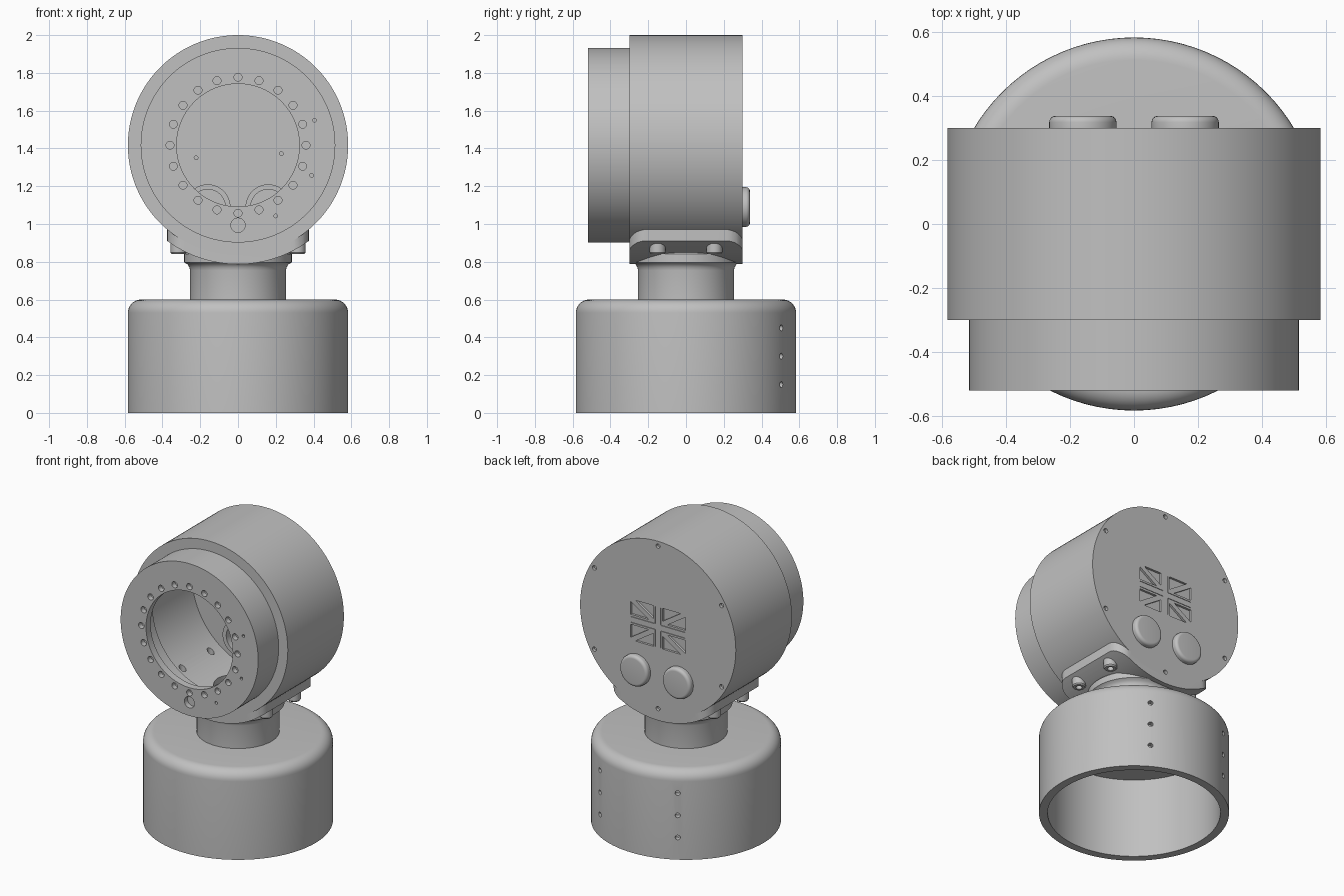
import bpy, bmesh, math
from mathutils import Matrix, Vector

cube = bpy.data.objects.get("Cube")
if cube:
    bpy.data.objects.remove(cube, do_unlink=True)

grey = bpy.data.materials.new("satin grey")
grey.use_nodes = True
grey.diffuse_color = (0.53, 0.53, 0.53, 1)
grey.node_tree.nodes["Principled BSDF"].inputs["Base Color"].default_value = (0.53, 0.53, 0.53, 1)

HEAD_Z = 1.417
TO_Y = Matrix.Rotation(-math.pi / 2, 4, 'X')      # turns the z axis onto +y


def finish(bm, name):
    bmesh.ops.recalc_face_normals(bm, faces=bm.faces)
    me = bpy.data.meshes.new(name)
    bm.to_mesh(me)
    bm.free()
    me.materials.append(grey)
    ob = bpy.data.objects.new(name, me)
    bpy.context.collection.objects.link(ob)
    return ob


def lathe(name, profile, matrix=Matrix(), steps=96):
    """Spin a closed (radius, height) profile around z, then place it."""
    bm = bmesh.new()
    vs = [bm.verts.new((r, 0, h)) for r, h in profile]
    es = []
    for a, b in zip(vs, vs[1:] + vs[:1]):
        if a.co.x > 0 or b.co.x > 0:
            es.append(bm.edges.new((a, b)))
    bmesh.ops.spin(bm, geom=vs + es, axis=(0, 0, 1), cent=(0, 0, 0),
                   angle=math.tau, steps=steps, use_merge=False)
    bmesh.ops.remove_doubles(bm, verts=bm.verts, dist=1e-5)
    bm.transform(matrix)
    return finish(bm, name)


def rod(bm, start, end, radius, seg=20):
    """Add a solid cylinder between two points."""
    a, b = Vector(start), Vector(end)
    rot = (b - a).to_track_quat('Z', 'Y').to_matrix().to_4x4()
    bmesh.ops.create_cone(bm, cap_ends=True, segments=seg, radius1=radius, radius2=radius,
                          depth=(b - a).length, matrix=Matrix.Translation((a + b) / 2) @ rot)


def prism(bm, points, offset):
    """Extrude a flat polygon along an offset vector."""
    face = bm.faces.new([bm.verts.new(p) for p in points])
    ext = bmesh.ops.extrude_face_region(bm, geom=[face], use_keep_orig=True)
    bmesh.ops.translate(bm, vec=offset,
                        verts=[g for g in ext["geom"] if isinstance(g, bmesh.types.BMVert)])


def activate(ob):
    bpy.ops.object.select_all(action='DESELECT')
    ob.select_set(True)
    bpy.context.view_layer.objects.active = ob


def boolean(ob, bm, operation='DIFFERENCE'):
    """Apply a boolean with a temporary cutter."""
    cutter = finish(bm, "cutter")
    cutter.hide_render = True
    mod = ob.modifiers.new("cut", 'BOOLEAN')
    mod.operation = operation
    mod.solver = 'EXACT'
    mod.object = cutter
    activate(ob)
    bpy.ops.object.modifier_apply(modifier=mod.name)
    bpy.data.objects.remove(cutter, do_unlink=True)


def arc(cx, cy, r, a0, a1, n=8):
    return [(cx + r * math.cos(math.radians(a0 + (a1 - a0) * i / n)),
             cy + r * math.sin(math.radians(a0 + (a1 - a0) * i / n))) for i in range(n + 1)]


parts = []

# Base: open-bottomed cup with a rounded shoulder
base = lathe("base_cup", [(0.15, 0.6)] + arc(0.513, 0.53, 0.07, 90, 0)
             + [(0.583, 0), (0.53, 0), (0.53, 0.54), (0.15, 0.54)])
bm = bmesh.new()
for deg in (60, 120):
    c, s = math.cos(math.radians(deg)), math.sin(math.radians(deg))
    for z in (0.15, 0.3, 0.45):
        rod(bm, (0.545 * c, 0.545 * s, z), (0.62 * c, 0.62 * s, z), 0.016)
boolean(base, bm)
parts.append(base)

# Neck: hollow column flaring slightly under the saddle
parts.append(lathe("neck", [(0.15, 0.58), (0.254, 0.58), (0.254, 0.755), (0.258, 0.772),
                            (0.267, 0.786), (0.285, 0.797), (0.285, 0.84), (0.254, 0.87),
                            (0.15, 0.88)]))

# Saddle flange: rounded plate curved around the underside of the head
outline = []
for sx, sy, a in ((1, 1, 0), (-1, 1, 90), (-1, -1, 180), (1, -1, 270)):
    outline += arc(sx * 0.285, sy * 0.21, 0.09, a, a + 90)
bm = bmesh.new()
prism(bm, [(x, y, 0.7) for x, y in outline], (0, 0, 0.4))
saddle = finish(bm, "saddle_flange")
bm = bmesh.new()
rod(bm, (0, -0.5, HEAD_Z), (0, 0.5, HEAD_Z), 0.63, 128)
boolean(saddle, bm, 'INTERSECT')
bm = bmesh.new()
rod(bm, (0, -0.6, HEAD_Z), (0, 0.6, HEAD_Z), 0.578, 128)
boolean(saddle, bm)
bm = bmesh.new()
rod(bm, (0, 0, 0.6), (0, 0, 1.1), 0.15, 48)
boolean(saddle, bm)
parts.append(saddle)

# Flange bolts with sockets
for fb, y in (("front", -0.15), ("back", 0.15)):
    for side, x in (("left", 0.315), ("right", -0.315)):
        parts.append(lathe(f"{fb}_{side}_bolt",
                           [(0, 0.94), (0.042, 0.94), (0.042, 0.848), (0.036, 0.84),
                            (0.02, 0.84), (0.02, 0.87), (0, 0.87)],
                           Matrix.Translation((x, y, 0)), 24))

# Head: hollow drum with a stepped front collar and round opening
head = lathe("head_drum", [(0.325, -0.52), (0.515, -0.52), (0.515, -0.30), (0.583, -0.30),
                           (0.583, 0.30), (0, 0.30), (0, 0.25), (0.52, 0.25), (0.52, -0.25),
                           (0.465, -0.25), (0.465, -0.47), (0.325, -0.47)],
             Matrix.Translation((0, 0, HEAD_Z)) @ TO_Y, 128)
bm = bmesh.new()
# bolt circle, drain hole and pin holes on the front ring
for i in range(20):
    a = math.tau * i / 20
    x, z = 0.36 * math.sin(a), HEAD_Z + 0.36 * math.cos(a)
    rod(bm, (x, -0.54, z), (x, -0.485, z), 0.021)
rod(bm, (0, -0.54, 0.993), (0, -0.485, 0.993), 0.038, 32)
for x, z in ((0.405, 1.55), (0.39, 1.258), (0.2, 1.043)):
    rod(bm, (x, -0.54, z), (x, -0.49, z), 0.01, 12)
# pin holes inside the back wall
for x, z in ((-0.222, 1.35), (0.23, 1.373)):
    rod(bm, (x, 0.22, z), (x, 0.27, z), 0.01, 12)
# screw holes around the back cover
for i in range(6):
    a = math.tau * i / 6
    x, z = 0.55 * math.sin(a), HEAD_Z + 0.55 * math.cos(a)
    rod(bm, (x, 0.28, z), (x, 0.33, z), 0.015, 16)
# button openings, flange bolt holes and cable passage
for x in (-0.16, 0.16):
    rod(bm, (x, 0.2, 1.09), (x, 0.36, 1.09), 0.1, 48)
for x in (-0.31, 0.31):
    for y in (-0.15, 0.15):
        rod(bm, (x, y, 0.95), (x, y, 1.06), 0.022, 16)
rod(bm, (0, 0, 0.7), (0, 0, 1.1), 0.15, 48)
# engraved panel: triangular fields between an upright cross and diagonals
W, H, CX, CZ, GAP = 0.205, 0.138, 0.034, 0.034, 0.016
for sx in (-1, 1):
    for sz in (-1, 1):
        for tri in (((CX + 2.2 * GAP, CZ), (W, CZ), (W, H - GAP)),
                    ((CX, CZ + GAP), (CX, H), (W - 2.2 * GAP, H))):
            prism(bm, [(sx * x, 0.285, HEAD_Z + sz * z) for x, z in tri], (0, 0.04, 0))
# fine grooves that outline the inner cross and the panel edge
for s in (-1, 1):
    for x0, x1, z0, z1 in ((0.018, 0.021, 0.021, H - 0.003), (0.021, W - 0.003, 0.018, 0.021)):
        for t in (-1, 1):
            prism(bm, [(s * x, 0.294, HEAD_Z + t * z) for x, z in
                       ((x0, z0), (x1, z0), (x1, z1), (x0, z1))], (0, 0.03, 0))
boolean(head, bm)
parts.append(head)

# Back buttons: hollow rounded caps with an inner retaining lip
for side, x in (("left", 0.16), ("right", -0.16)):
    parts.append(lathe(f"{side}_button",
                       [(0, 0.338)] + arc(0.085, 0.318, 0.02, 90, 0, 6)
                       + [(0.105, 0.3), (0.1, 0.3), (0.1, 0.25), (0.12, 0.25), (0.12, 0.235),
                          (0.093, 0.235), (0.093, 0.3), (0, 0.3)],
                       Matrix.Translation((x, 0, 1.09)) @ TO_Y, 48))

# Smooth curved surfaces, keep machined edges crisp
for ob in parts:
    activate(ob)
    bpy.ops.object.shade_smooth_by_angle(angle=math.radians(30))
